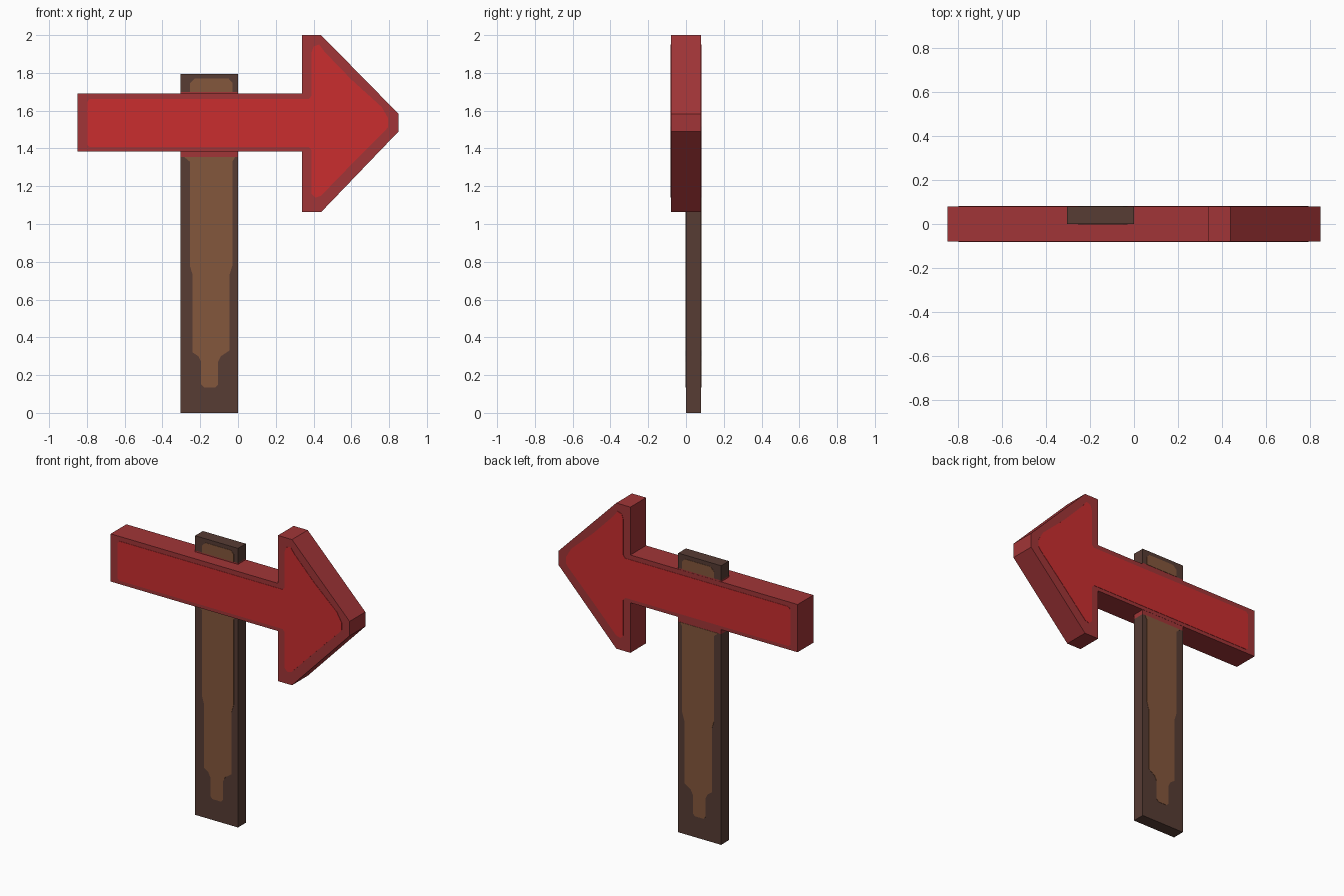
import bpy, bmesh
from mathutils import Vector

if "Cube" in bpy.data.objects:
    bpy.data.objects.remove(bpy.data.objects["Cube"])


def material(name, rgb):
    m = bpy.data.materials.new(name)
    lin = [((c / 255 + 0.055) / 1.055) ** 2.4 for c in rgb]
    m.diffuse_color = (*lin, 1)
    m.use_nodes = True
    m.node_tree.nodes["Principled BSDF"].inputs["Base Color"].default_value = m.diffuse_color
    return m


DARK_RED = material("dark red border", (161, 53, 55))
RED = material("bright red", (202, 45, 47))
DARK_BROWN = material("dark brown border", (87, 60, 52))
BROWN = material("brown wood", (132, 87, 60))


def prism(name, outline, y0, y1, mats, cuts=(), rule=None):
    """Extrude an x-z outline from y0 to y1, slice at heights, colour by height."""
    bm = bmesh.new()
    face = bm.faces.new([bm.verts.new((x, y0, z)) for x, z in outline])
    ext = bmesh.ops.extrude_face_region(bm, geom=[face])
    moved = [v for v in ext["geom"] if isinstance(v, bmesh.types.BMVert)]
    bmesh.ops.translate(bm, verts=moved, vec=(0, y1 - y0, 0))
    for z in cuts:
        bmesh.ops.bisect_plane(bm, geom=bm.verts[:] + bm.edges[:] + bm.faces[:],
                               plane_co=Vector((0, 0, z)), plane_no=Vector((0, 0, 1)))
    bmesh.ops.recalc_face_normals(bm, faces=bm.faces[:])
    if rule:
        for f in bm.faces:
            f.material_index = rule(f.calc_center_median().z)
    mesh = bpy.data.meshes.new(name)
    bm.to_mesh(mesh)
    bm.free()
    for m in mats:
        mesh.materials.append(m)
    obj = bpy.data.objects.new(name, mesh)
    bpy.context.collection.objects.link(obj)
    return obj


def panels(name, outline, front, back, mat):
    """Thin painted plate on both the front and back surfaces."""
    t = 0.002
    prism(name + "_front", outline, front - t, front + t, [mat])
    prism(name + "_back", outline, back - t, back + t, [mat])


# Arrow board
prism("arrow_board", [(-0.85, 1.385), (0.34, 1.385), (0.34, 1.063), (0.44, 1.063),
                      (0.85, 1.49), (0.85, 1.583), (0.44, 2.0), (0.34, 2.0),
                      (0.34, 1.692), (-0.85, 1.692)], -0.08, 0.08, [DARK_RED])

# Bright painted centre of the arrow
panels("arrow_paint", [(-0.80, 1.42), (-0.785, 1.408), (0.375, 1.408), (0.39, 1.39),
                       (0.39, 1.16), (0.41, 1.14), (0.44, 1.15), (0.60, 1.315),
                       (0.78, 1.495), (0.795, 1.515), (0.795, 1.56), (0.76, 1.62),
                       (0.60, 1.765), (0.46, 1.91), (0.43, 1.95), (0.40, 1.94),
                       (0.39, 1.91), (0.39, 1.68), (0.375, 1.662), (-0.785, 1.662),
                       (-0.80, 1.645)], -0.08, 0.08, RED)

# Post, with narrow red bands where the arrow meets it
prism("post", [(-0.305, 0), (0, 0), (0, 1.795), (-0.305, 1.795)], 0, 0.079,
      [DARK_BROWN, DARK_RED], cuts=(1.355, 1.7),
      rule=lambda z: 1 if 1.355 < z < 1.7 else 0)

# Lighter wood grain on the post, below and above the arrow
panels("post_grain_lower", [(-0.18, 0.135), (-0.12, 0.135), (-0.105, 0.15),
                            (-0.105, 0.27), (-0.09, 0.30), (-0.045, 0.33),
                            (-0.045, 0.73), (-0.03, 0.78), (-0.03, 1.33),
                            (-0.015, 1.355), (-0.285, 1.355), (-0.255, 1.33),
                            (-0.255, 0.78), (-0.24, 0.73), (-0.24, 0.32),
                            (-0.21, 0.30), (-0.195, 0.27), (-0.195, 0.15)],
       0, 0.079, BROWN)
panels("post_grain_upper", [(-0.255, 1.70), (-0.03, 1.70), (-0.03, 1.75),
                            (-0.05, 1.77), (-0.23, 1.77), (-0.255, 1.745)],
       0, 0.079, BROWN)
